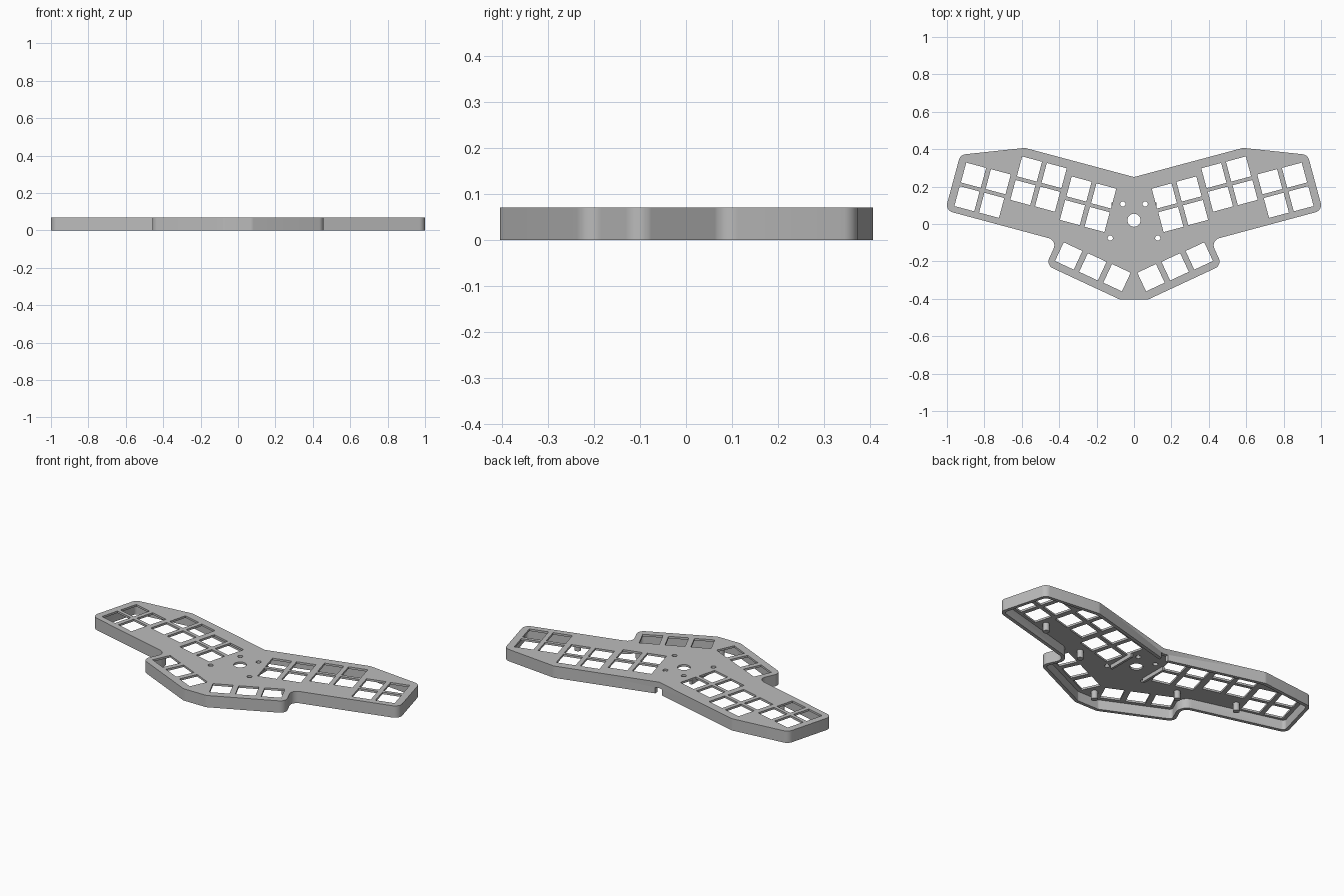
import bpy, bmesh, math
from mathutils import Vector, Matrix

if "Cube" in bpy.data.objects:
    bpy.data.objects.remove(bpy.data.objects["Cube"], do_unlink=True)

HEIGHT, PLATE, WALL, KEY = 0.07, 0.012, 0.02, 0.11

grey = bpy.data.materials.new("case grey")
grey.use_nodes = True
grey.diffuse_color = (0.5, 0.5, 0.5, 1)
grey.node_tree.nodes["Principled BSDF"].inputs["Base Color"].default_value = (0.5, 0.5, 0.5, 1)


def fillet(corners, radii, steps=8):
    """Round each corner of a closed clockwise outline."""
    out = []
    for i, p in enumerate(corners):
        r = radii[i]
        if r <= 0:
            out.append(p)
            continue
        a = (corners[i - 1] - p).normalized()
        b = (corners[(i + 1) % len(corners)] - p).normalized()
        half = a.angle(b) / 2
        centre = p + (a + b).normalized() * r / math.sin(half)
        start = p + a * r / math.tan(half) - centre
        end = p + b * r / math.tan(half) - centre
        turn = math.atan2(start.x * end.y - start.y * end.x, start.dot(end))
        for k in range(steps + 1):
            out.append(centre + Matrix.Rotation(turn * k / steps, 2) @ start)
    return out


def inset(corners, t):
    """Move every edge of a clockwise outline inwards by t."""
    out = []
    for i, p in enumerate(corners):
        a = (p - corners[i - 1]).normalized()
        b = (corners[(i + 1) % len(corners)] - p).normalized()
        na, nb = Vector((a.y, -a.x)), Vector((b.y, -b.x))
        out.append(p + (na + nb) * t / (1 + na.dot(nb)))
    return out


def prism(name, loops, z0, z1):
    """Extrude an outline, with any inner loops left open as holes."""
    bm = bmesh.new()
    for loop in loops:
        vs = [bm.verts.new((p[0], p[1], z0)) for p in loop]
        for i, v in enumerate(vs):
            bm.edges.new((vs[i - 1], v))
    bmesh.ops.triangle_fill(bm, use_beauty=True, edges=bm.edges[:])
    geo = bmesh.ops.extrude_face_region(bm, geom=bm.faces[:])["geom"]
    top = [g for g in geo if isinstance(g, bmesh.types.BMVert)]
    bmesh.ops.translate(bm, verts=top, vec=(0, 0, z1 - z0))
    bmesh.ops.recalc_face_normals(bm, faces=bm.faces[:])
    mesh = bpy.data.meshes.new(name)
    bm.to_mesh(mesh)
    bm.free()
    mesh.materials.append(grey)
    obj = bpy.data.objects.new(name, mesh)
    bpy.context.collection.objects.link(obj)
    return obj


def circle(x, y, r, n=24):
    return [(x + r * math.cos(math.tau * k / n), y + r * math.sin(math.tau * k / n)) for k in range(n)]


def rectangle(x, y, w, d, degrees=0):
    turn = Matrix.Rotation(math.radians(degrees), 2)
    return [Vector((x, y)) + turn @ Vector((sx * w / 2, sy * d / 2))
            for sx, sy in ((-1, -1), (1, -1), (1, 1), (-1, 1))]


# Case outline: half of it with corner radii, then mirrored
half = [(0.583, 0.407, 0.04), (0.929, 0.37, 0.04), (1.009, 0.073, 0.04),
        (0.41, -0.088, 0.04), (0.47, -0.22, 0.04), (0.075, -0.404, 0.04)]
full = [(0, 0.251, 0)] + half + [(-x, y, r) for x, y, r in reversed(half)]
corners = [Vector((x, y)) for x, y, r in full]
radii = [r for x, y, r in full]
concave = [abs(abs(x) - 0.41) < 0.001 for x, y, r in full]
outer = fillet(corners, radii)
inner = fillet(inset(corners, WALL),
               [0 if r == 0 else r + WALL if c else r - WALL for r, c in zip(radii, concave)])

# Key openings: six columns of two, and three thumb keys, on each side
holes = [circle(0, 0.02, 0.035, 32)]
columns = [(0.162, 0.150), (0.294, 0.187), (0.427, 0.259), (0.559, 0.294), (0.726, 0.226), (0.858, 0.261)]
keys = []
for x, y in columns:
    keys += [(x, y, 15), (x + 0.035, y - 0.126, 15)]
keys += [(0.091 + 0.129 * k, -0.287 + 0.058 * k, 25) for k in range(3)]
for side in (1, -1):
    holes += [rectangle(side * x, y, KEY, KEY, side * a) for x, y, a in keys]
    holes += [circle(side * 0.06, 0.107, 0.014), circle(side * 0.127, -0.075, 0.014)]

# Case shell, hollowed from below with a cable notch at the back
case = prism("case", [outer] + holes, 0, HEIGHT)
cutters = [prism("pocket_cutter", [inner], -0.1, HEIGHT - PLATE),
           prism("notch_cutter", [rectangle(0, 0.24, 0.045, 0.1)], -0.05, 0.035)]
for cutter in cutters:
    cutter.hide_render = True
    cutter.hide_viewport = True
    mod = case.modifiers.new(cutter.name, "BOOLEAN")
    mod.operation = "DIFFERENCE"
    mod.solver = "EXACT"
    mod.object = cutter
bpy.context.view_layer.update()
shell = bpy.data.meshes.new_from_object(case.evaluated_get(bpy.context.evaluated_depsgraph_get()))
case.modifiers.clear()
case.data = shell
for cutter in cutters:
    bpy.data.objects.remove(cutter, do_unlink=True)

# Screw posts and controller rails under the plate
parts = [case, prism("front_post", [circle(0, -0.33, 0.018)], 0.01, HEIGHT - PLATE)]
for side, word in ((1, "left"), (-1, "right")):
    parts += [
        prism(word + "_outer_post", [circle(side * 0.667, 0.06, 0.018)], 0.01, HEIGHT - PLATE),
        prism(word + "_inner_post", [circle(side * 0.34, -0.045, 0.018)], 0.01, HEIGHT - PLATE),
        prism(word + "_rail", [rectangle(side * 0.112, 0.03, 0.014, 0.17)], 0.035, HEIGHT - PLATE)]

# Smooth the rounded corners, keep the edges crisp
bpy.ops.object.select_all(action="DESELECT")
for part in parts:
    part.select_set(True)
bpy.context.view_layer.objects.active = case
bpy.ops.object.shade_smooth_by_angle(angle=math.radians(30))
